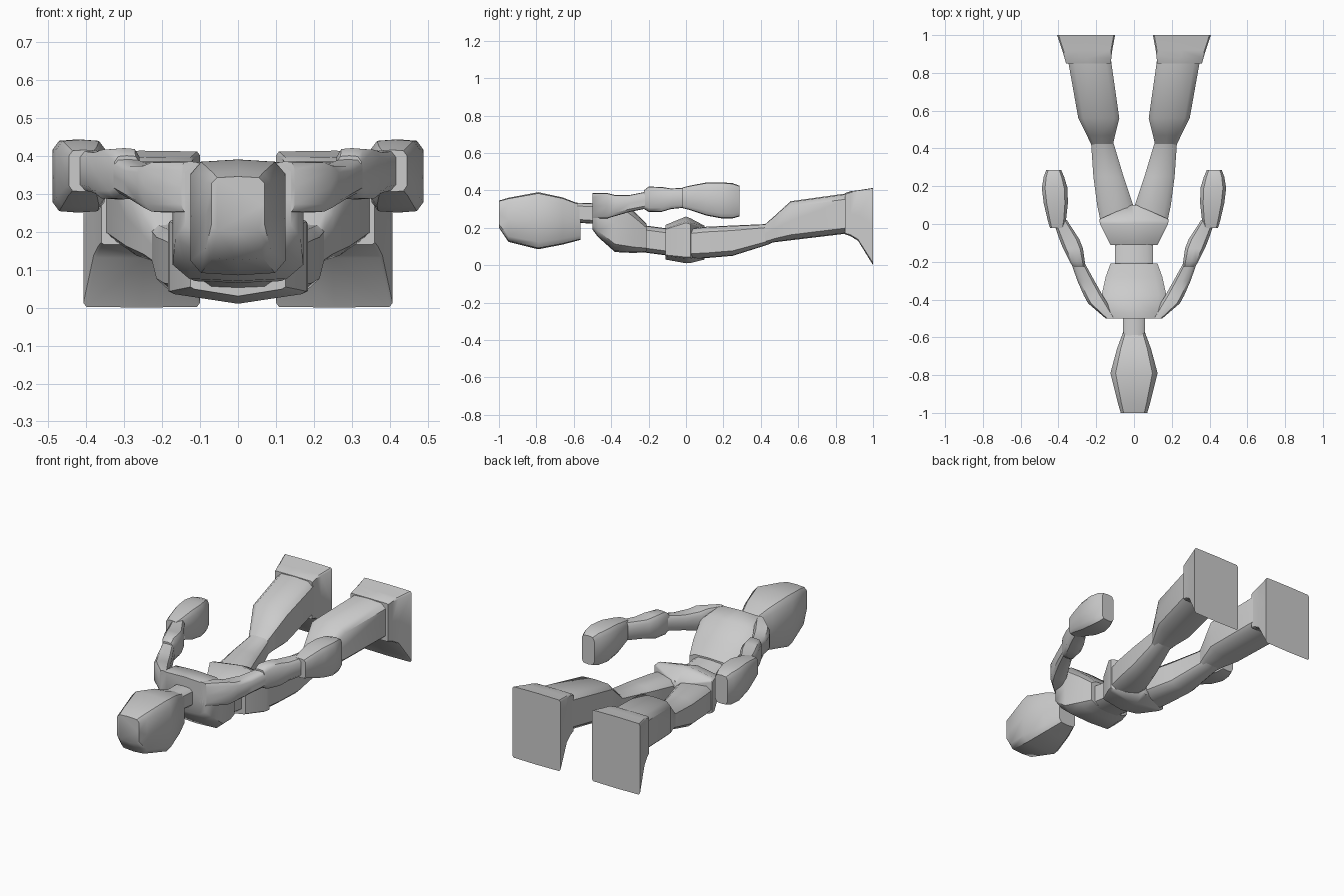
import bpy, bmesh

grey = bpy.data.materials.new("plain_grey")
grey.diffuse_color = (0.6, 0.6, 0.6, 1)


def ring(x0, x1, z0, z1, cut, peak):
    """Chamfered box outline with raised middles on top and bottom."""
    cx, cz = (x0 + x1) / 2, (z0 + z1) / 2
    a, b = (x1 - x0) / 2, (z1 - z0) / 2
    k = 1 - cut
    p = 1 - peak
    pts = [(a, 0), (a, b * k * p), (a * k, b * p), (0, b), (-a * k, b * p), (-a, b * k * p),
           (-a, 0), (-a, -b * k * p), (-a * k, -b * p), (0, -b), (a * k, -b * p), (a, -b * k * p)]
    return [(cx + x, cz + z) for x, z in pts]


def loft(name, sections, cut=0.3, peak=0.04, mirror=False, angle=0.75):
    """Skin sections (y, x0, x1, z0, z1) running along the body."""
    bm = bmesh.new()
    rows = []
    for y, *box in sections:
        rows.append([bm.verts.new((x, y, z)) for x, z in ring(*box, cut, peak)])
    for r, s in zip(rows, rows[1:]):
        for i in range(12):
            j = (i + 1) % 12
            bm.faces.new((r[i], r[j], s[j], s[i]))
    bm.faces.new(rows[0])
    bm.faces.new(rows[-1][::-1])
    bmesh.ops.recalc_face_normals(bm, faces=bm.faces)
    me = bpy.data.meshes.new(name)
    bm.to_mesh(me)
    bm.free()
    me.materials.append(grey)
    ob = bpy.data.objects.new(name, me)
    bpy.context.collection.objects.link(ob)
    bpy.context.view_layer.objects.active = ob
    ob.select_set(True)
    bpy.ops.object.shade_smooth_by_angle(angle=angle)
    ob.select_set(False)
    if mirror:
        mod = ob.modifiers.new("mirror", 'MIRROR')
        mod.use_mirror_merge = False
    return ob


def mid(*rows):
    """Sections centred on x = 0, given as (y, half width, z0, z1)."""
    return [(y, -w, w, a, b) for y, w, a, b in rows]


# Head and neck
loft("head", mid((-1, .07, .2, .345), (-.95, .085, .125, .36), (-.79, .125, .085, .39),
                 (-.66, .09, .11, .362), (-.565, .055, .135, .325)), cut=.22)
loft("neck", mid((-.62, .055, .23, .335), (-.48, .06, .22, .33)))

# Trunk
loft("chest", mid((-.5, .14, .19, .385), (-.47, .165, .15, .387), (-.38, .172, .07, .375),
                  (-.28, .15, .065, .29), (-.21, .125, .07, .22)), cut=.25)
loft("waist", mid((-.24, .10, .07, .215), (-.09, .10, .05, .195)))
loft("pelvis", mid((-.11, .125, .03, .215), (0, .18, .01, .26), (.025, .184, .012, .25),
                   (.10, .015, .03, .21)), cut=.08, peak=.2)

# Arms, with shoulder, forearm and closed hand
loft("upper_arm", [(-.5, .10, .15, .25, .385), (-.42, .14, .243, .25, .385),
                   (-.38, .165, .265, .262, .375), (-.3, .21, .30, .285, .375),
                   (-.2, .265, .335, .305, .395)], mirror=True)
loft("forearm", [(-.225, .26, .325, .30, .40), (-.2, .26, .34, .285, .42),
                 (-.13, .27, .375, .285, .418), (-.08, .29, .395, .30, .41),
                 (.02, .355, .43, .31, .415)], mirror=True)
loft("hand", [(-.02, .37, .445, .305, .415), (.02, .36, .457, .295, .425),
              (.11, .35, .478, .265, .442), (.19, .352, .488, .25, .443),
              (.25, .37, .478, .25, .438), (.285, .385, .465, .26, .425)],
     cut=.25, mirror=True)

# Legs
loft("thigh", [(-.02, .02, .17, .035, .19), (.1, .005, .195, .037, .205),
               (.25, .055, .215, .05, .212), (.44, .112, .228, .11, .22),
               (.5, .11, .23, .14, .25)], mirror=True)
loft("shin", [(.42, .112, .226, .11, .216), (.47, .10, .25, .122, .26),
              (.56, .078, .295, .133, .342), (.87, .122, .35, .17, .385)],
     cut=.25, mirror=True)
loft("foot", [(.85, .122, .36, .165, .385), (.88, .12, .368, .155, .395),
              (.92, .115, .38, .13, .40), (1, .10, .407, 0, .413)],
     cut=.05, peak=.01, mirror=True)
